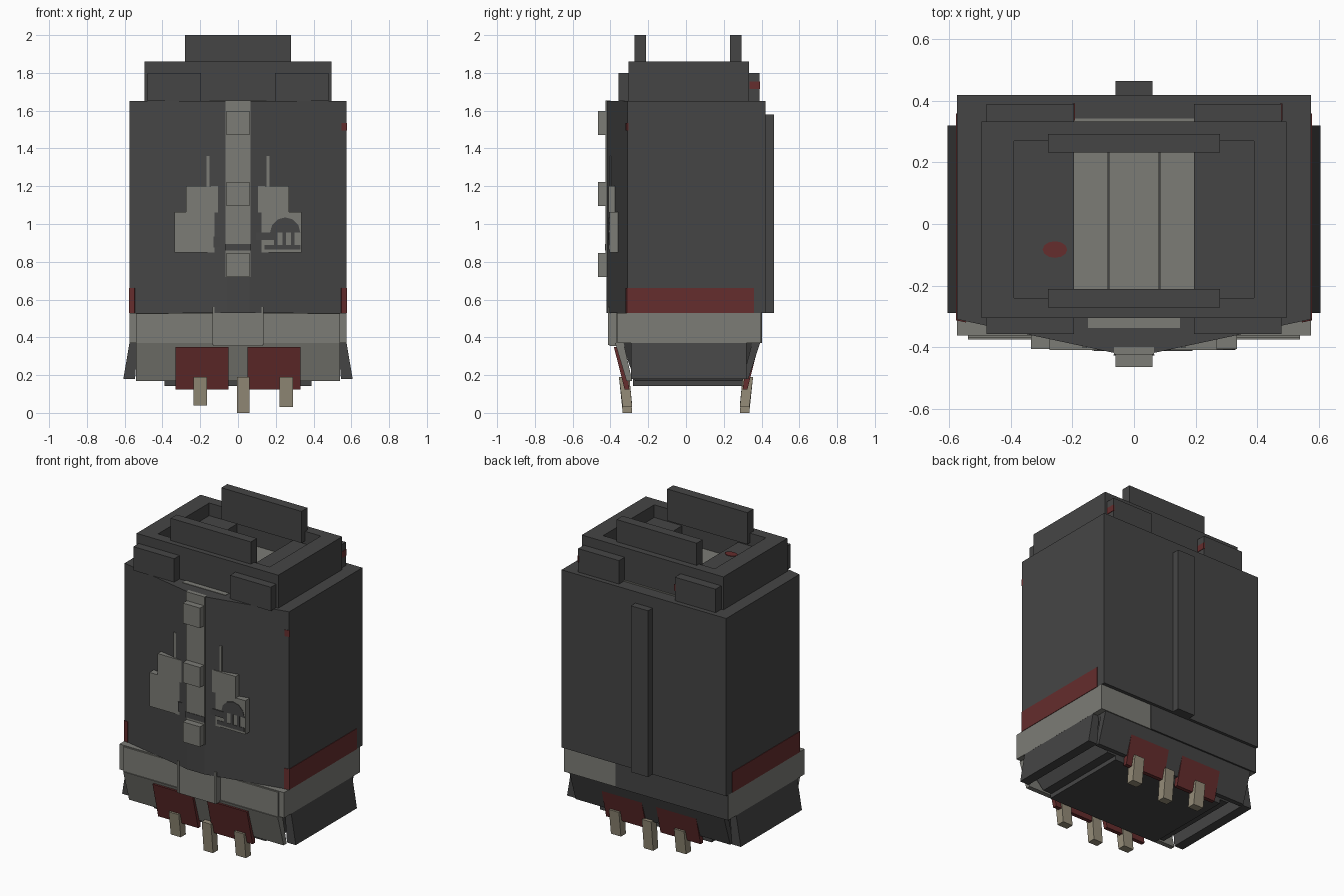
import bpy, bmesh, math

cube = bpy.data.objects.get("Cube")
if cube:
    bpy.data.objects.remove(cube, do_unlink=True)


def material(name, r, g, b):
    m = bpy.data.materials.new(name)
    m.use_nodes = True
    m.diffuse_color = (r, g, b, 1)
    m.node_tree.nodes["Principled BSDF"].inputs["Base Color"].default_value = (r, g, b, 1)
    return m


DARK = material("charcoal", 0.06, 0.06, 0.06)
GREY = material("warm_grey", 0.2, 0.2, 0.18)
RED = material("dark_red", 0.13, 0.026, 0.026)
TAN = material("tan", 0.3, 0.265, 0.19)


def loft(name, mat, low, high):
    """Solid between two loops with the same number of points."""
    bm = bmesh.new()
    a = [bm.verts.new(p) for p in low]
    b = [bm.verts.new(p) for p in high]
    bm.faces.new(a)
    bm.faces.new(b)
    for i in range(len(a)):
        j = (i + 1) % len(a)
        bm.faces.new((a[i], a[j], b[j], b[i]))
    bmesh.ops.recalc_face_normals(bm, faces=bm.faces)
    me = bpy.data.meshes.new(name)
    bm.to_mesh(me)
    bm.free()
    me.materials.append(mat)
    ob = bpy.data.objects.new(name, me)
    bpy.context.collection.objects.link(ob)
    return ob


def prism(name, mat, outline, z0, z1):
    return loft(name, mat, [(x, y, z0) for x, y in outline], [(x, y, z1) for x, y in outline])


def rect(x0, x1, y0, y1):
    return [(x0, y0), (x1, y0), (x1, y1), (x0, y1)]


def box(name, mat, x0, x1, y0, y1, z0, z1):
    return prism(name, mat, rect(x0, x1, y0, y1), z0, z1)


def taper(name, mat, low, z0, high, z1):
    return loft(name, mat, [(x, y, z0) for x, y in rect(*low)],
                [(x, y, z1) for x, y in rect(*high)])


# Main shell with a shallow pointed front
prism("main_shell", DARK, [(-.575, -.31), (-.06, -.42), (.06, -.42), (.575, -.31),
                           (.575, .42), (-.575, .42)], .53, 1.652)
box("back_rib", DARK, -.06, .06, .41, .465, .53, 1.58)

# Front strap and buckles
box("front_strap", GREY, -.065, .065, -.425, -.40, .72, 1.653)
for z in (.72, 1.095, 1.47):
    box("strap_buckle", GREY, -.06, .06, -.465, -.42, z, z + .127)

# Front pouches with thin antennae
for side, inner, step in ((-1, .10, .275), (1, .095, .27)):
    for name, outer, z0, z1, y in (("lower_pouch", .335, .85, 1.063, -.406),
                                   ("upper_pouch", step, 1.06, 1.2, -.41)):
        xs = sorted((side * inner, side * outer))
        box(name, GREY, *xs, y, -.35, z0, z1)
    xa = side * .16
    box("antenna", GREY, xa - .008, xa + .008, -.403, -.38, 1.2, 1.36)

# Dark worn emblem on the right pouch and strap
disc = [(.25 + .08 * math.cos(math.pi * i / 6), .955 + .08 * math.sin(math.pi * i / 6))
        for i in range(7)]
loft("pouch_stain", DARK, [(x, -.404, z) for x, z in disc], [(x, -.409, z) for x, z in disc])
box("pouch_stain_foot", DARK, .14, .33, -.409, -.404, .865, .89)
for x in (.19, .235, .28):
    box("pouch_stain_bar", DARK, x, x + .018, -.409, -.404, .885, .96)
box("pouch_stain_side", DARK, .095, .19, -.4125, -.404, .915, .955)
box("strap_stain", DARK, -.066, .066, -.428, -.424, .86, .895)
box("pouch_stain_left", DARK, -.13, -.09, -.413, -.404, .875, .935)

# Belt around the bottom of the shell
box("belt", GREY, -.575, .575, -.362, .398, .37, .53)
box("belt_front_plate", GREY, -.54, .54, -.37, -.35, .365, .525)
box("belt_back_patch", DARK, -.575, .21, .39, .402, .37, .53)
box("belt_buckle", GREY, -.13, .13, -.405, -.35, .355, .535)
for x in (-.13, .13):
    box("buckle_prong", GREY, x - .006, x + .006, -.412, -.37, .36, .56)

# Red side stripes wrapping the front corners
for s in (-1, 1):
    prism("side_stripe", RED, [(s * .578, .36), (s * .57, .36), (s * .54, -.3),
                               (s * .547, -.32), (s * .578, -.313)], .53, .66)
prism("corner_mark", RED, [(.578, -.313), (.57, -.29), (.545, -.3), (.547, -.319)], 1.495, 1.535)

# Flared skirt below the belt
taper("skirt_core", DARK, (-.45, .45, -.27, .30), .17, (-.54, .54, -.34, .36), .37)
taper("skirt_front", GREY, (-.54, .54, -.315, -.285), .17, (-.54, .54, -.375, -.33), .37)
taper("skirt_back", DARK, (-.54, .54, .30, .33), .18, (-.54, .54, .35, .392), .37)
for s in (-1, 1):
    low = sorted((s * .545, s * .607))
    high = sorted((s * .53, s * .573))
    taper("skirt_side", DARK, (*low, -.29, .32), .18, (*high, -.29, .32), .38)
box("bottom_plate", DARK, -.39, .39, -.28, .30, .143, .2)

# Slanted red flaps and tan pins, front and back
for s in (-1, 1):
    for x0, x1 in ((-.33, -.05), (.05, .33)):
        low = sorted((s * .30, s * .325))
        high = sorted((s * .33, s * .382))
        taper("hanging_flap", RED, (x0, x1, *low), .125, (x0, x1, *high), .35)
    for x0, x1, z in ((-.235, -.165, .04), (-.005, .06, 0), (.22, .29, .03)):
        low = sorted((s * .285, s * .335))
        high = sorted((s * .30, s * .355))
        taper("pin", TAN, (x0, x1, *low), z, (x0, x1, *high), .19)

# Top collar with a recess
for s in (-1, 1):
    box("collar_side", DARK, *sorted((s * .39, s * .495)), -.305, .333, 1.64, 1.86)
    box("recess_side_floor", DARK, *sorted((s * .195, s * .39)), -.25, .28, 1.64, 1.78)
    box("recess_side_pad", GREY, *sorted((s * .085, s * .195)), -.24, .27, 1.64, 1.67)
box("recess_centre_pad", GREY, -.081, .081, -.24, .27, 1.64, 1.675)
box("front_ledge_pad", GREY, -.15, .15, -.338, -.3, 1.64, 1.655)
box("back_ledge_pad", GREY, -.195, .195, .33, .343, 1.64, 1.655)
for name, y0, y1 in (("collar_front", -.305, -.24), ("collar_back", .27, .333)):
    box(name, DARK, -.39, .39, y0, y1, 1.64, 1.86)

# Handles and corner blocks
for name, y in (("front_handle", -.272), ("back_handle", .233)):
    box(name, DARK, -.28, .28, y, y + .06, 1.8, 2.0)
for x0 in (-.48, .195):
    for y0, y1 in ((-.358, -.3), (.33, .39)):
        box("corner_block", DARK, x0, x0 + .285, y0, y1, 1.65, 1.8)
    box("block_mark", RED, x0 + .28, x0 + .288, .336, .392, 1.715, 1.755)

# Red spot inside the recess
spot = [(-.257 + .04 * math.cos(math.pi * i / 6), -.083 + .027 * math.sin(math.pi * i / 6))
        for i in range(12)]
prism("recess_spot", RED, spot, 1.775, 1.784)
